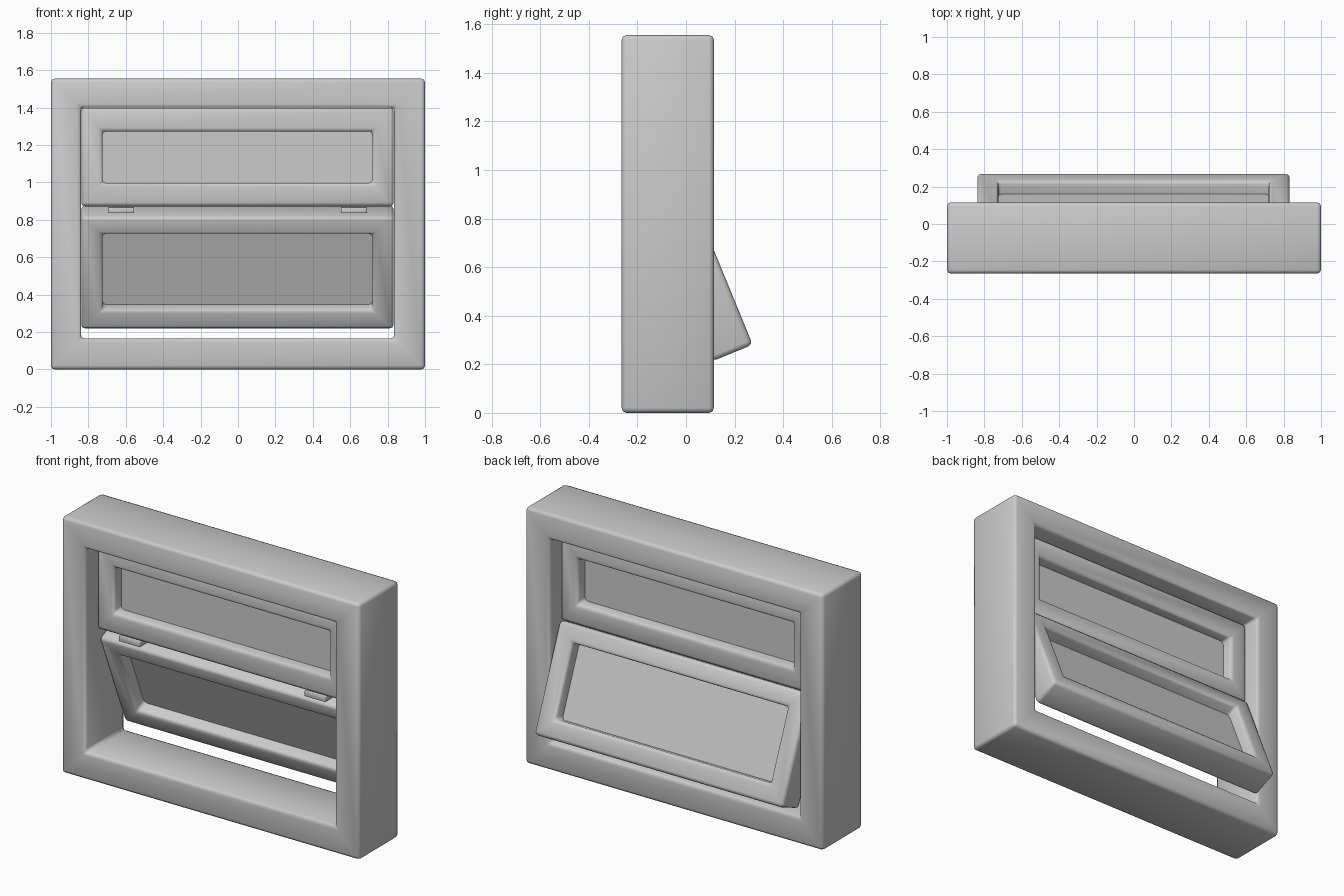
import bpy
import bmesh
import math
from mathutils import Matrix

old = bpy.data.objects.get("Cube")
if old:
    bpy.data.objects.remove(old, do_unlink=True)

grey = bpy.data.materials.new("window grey")
grey.use_nodes = True
colour = (0.6, 0.6, 0.6, 1)
grey.diffuse_color = colour
grey.node_tree.nodes["Principled BSDF"].inputs["Base Color"].default_value = colour


def finish(name, bm, bevel=0.0, matrix=None):
    """Turn a bmesh into a softly bevelled object."""
    bmesh.ops.recalc_face_normals(bm, faces=bm.faces)
    if matrix:
        bm.transform(matrix)
    mesh = bpy.data.meshes.new(name)
    bm.to_mesh(mesh)
    bm.free()
    mesh.materials.append(grey)
    obj = bpy.data.objects.new(name, mesh)
    bpy.context.collection.objects.link(obj)
    if bevel:
        mesh.shade_smooth()
        mod = obj.modifiers.new("soft edges", "BEVEL")
        mod.width = bevel
        mod.segments = 2
        mod.limit_method = "ANGLE"
    return obj


def ring(name, outer, inner, y0, y1, matrix=None):
    """Rectangular frame; outer and inner are (x0, x1, z0, z1)."""
    bm = bmesh.new()
    loops = []
    for y in (y0, y1):
        for x0, x1, z0, z1 in (outer, inner):
            corners = ((x0, z0), (x1, z0), (x1, z1), (x0, z1))
            loops.append([bm.verts.new((x, y, z)) for x, z in corners])
    front_out, front_in, back_out, back_in = loops
    for a, b in ((front_out, front_in), (front_in, back_in),
                 (back_in, back_out), (back_out, front_out)):
        for i in range(4):
            j = (i + 1) % 4
            bm.faces.new((a[i], a[j], b[j], b[i]))
    return finish(name, bm, 0.02, matrix)


def box(name, x0, x1, y0, y1, z0, z1, bevel=0.0, matrix=None):
    bm = bmesh.new()
    bmesh.ops.create_cube(bm, size=1)
    size = Matrix.Diagonal((x1 - x0, y1 - y0, z1 - z0, 1))
    place = Matrix.Translation(((x0 + x1) / 2, (y0 + y1) / 2, (z0 + z1) / 2))
    bm.transform(place @ size)
    return finish(name, bm, bevel, matrix)


def sash(name, z0, z1, rail_low, rail_high, y0, y1, matrix=None):
    """Sash frame with a thin pane held at mid depth."""
    x0, x1, stile = -0.838, 0.832, 0.113
    inner = (x0 + stile, x1 - stile, z0 + rail_low, z1 - rail_high)
    ring(name + "_frame", (x0, x1, z0, z1), inner, y0, y1, matrix)
    mid = (y0 + y1) / 2
    lap = 0.02
    box(name + "_pane", inner[0] - lap, inner[1] + lap, mid - 0.012, mid + 0.012,
        inner[2] - lap, inner[3] + lap, matrix=matrix)


# Deep outer frame
ring("outer_frame", (-1, 1, 0, 1.555), (-0.84, 0.835, 0.165, 1.4), -0.265, 0.115)

# Fixed upper sash
sash("upper_sash", 0.872, 1.398, 0.125, 0.125, -0.155, 0.015)

# Lower sash, swung outward at the back from its top edge
tilt = Matrix.Translation((0, 0.108, 0.2125)) @ Matrix.Rotation(math.radians(22.3), 4, "X")
sash("lower_sash", 0, 0.65, 0.113, 0.103, 0, 0.18, tilt)

# Hinges between the two sashes
for side, x in (("right", -0.625), ("left", 0.62)):
    box("hinge_" + side, x - 0.07, x + 0.07, -0.15, -0.05, 0.835, 0.868, 0.004)
